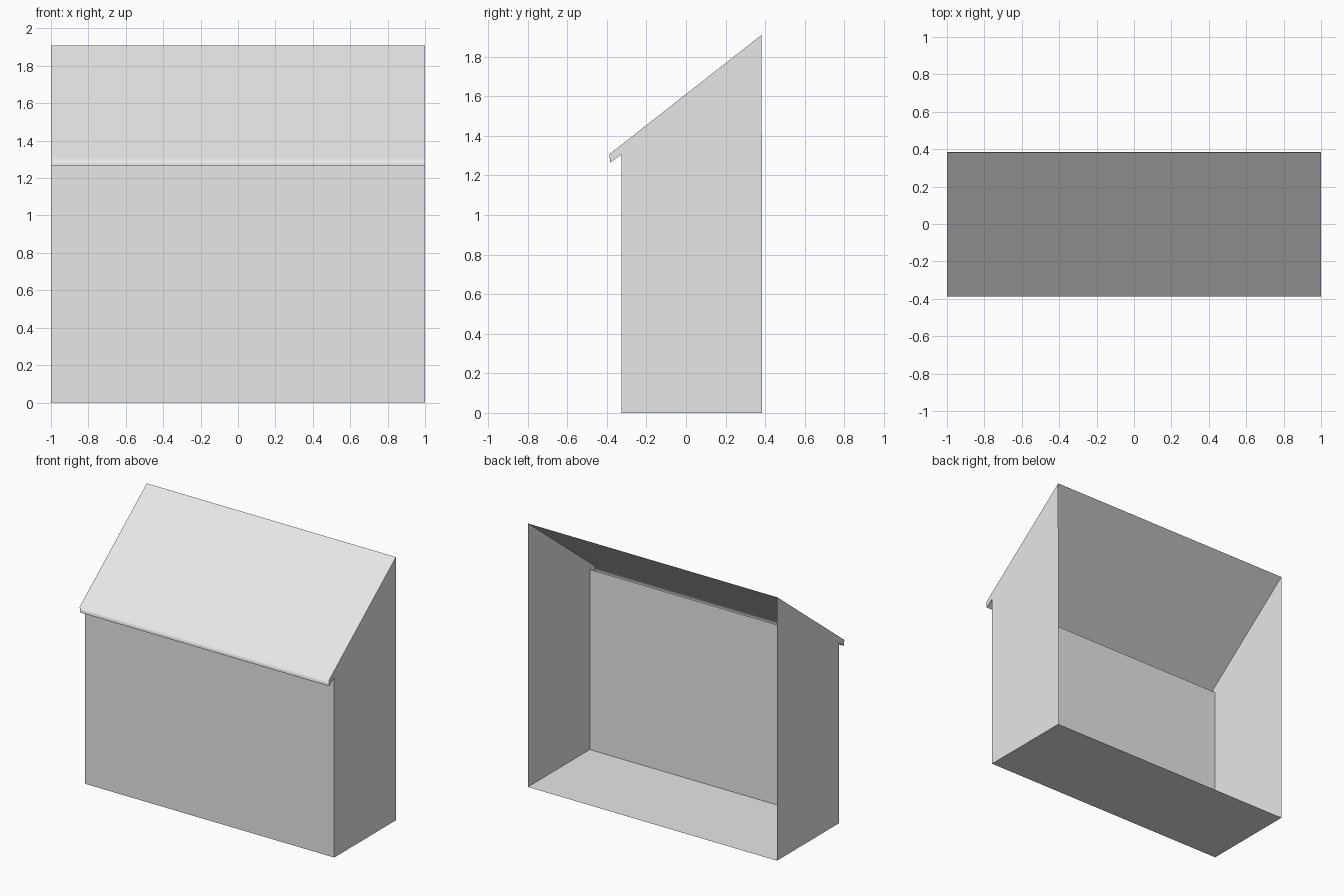
import bpy

cube = bpy.data.objects.get("Cube")
if cube:
    bpy.data.objects.remove(cube, do_unlink=True)

HALF = 1.0

grey = bpy.data.materials.new("light_grey")
grey.use_nodes = True
colour = (0.8, 0.8, 0.8, 1)
grey.diffuse_color = colour
grey.node_tree.nodes["Principled BSDF"].inputs["Base Color"].default_value = colour

# Cross-section points as (y, z)
floor_back = (0.385, 0)
floor_front = (-0.325, 0)
wall_top = (-0.325, 1.307)
eave_low = (-0.383, 1.265)
eave_high = (-0.387, 1.307)
ridge = (0.382, 1.91)


def add_sheet(name, verts, faces):
    mesh = bpy.data.meshes.new(name)
    mesh.from_pydata(verts, [], faces)
    mesh.materials.append(grey)
    obj = bpy.data.objects.new(name, mesh)
    bpy.context.collection.objects.link(obj)
    return obj


def add_strip(name, profile):
    """Sweep an open cross-section along the full width."""
    n = len(profile)
    verts = [(x, y, z) for x in (-HALF, HALF) for y, z in profile]
    faces = [(i, i + 1, n + i + 1, n + i) for i in range(n - 1)]
    return add_sheet(name, verts, [f[::-1] for f in faces])


# Floor, front wall and underside of the overhang
add_strip("floor", [floor_back, floor_front])
add_strip("front_wall", [floor_front, wall_top])
add_strip("eave_underside", [wall_top, eave_low])

# Sloping roof with its narrow lip softly shaded into the slope
roof = add_strip("roof", [eave_low, eave_high, ridge])
roof.data.shade_smooth()
weighted = roof.modifiers.new("soft_lip", "WEIGHTED_NORMAL")
weighted.weight = 100

# End panels follow the whole cross-section; the back stays open
outline = [floor_back, floor_front, wall_top, eave_low, eave_high, ridge]
for name, x in (("left_side", HALF), ("right_side", -HALF)):
    order = list(range(len(outline)))
    if x > 0:
        order.reverse()
    add_sheet(name, [(x, y, z) for y, z in outline], [order])
